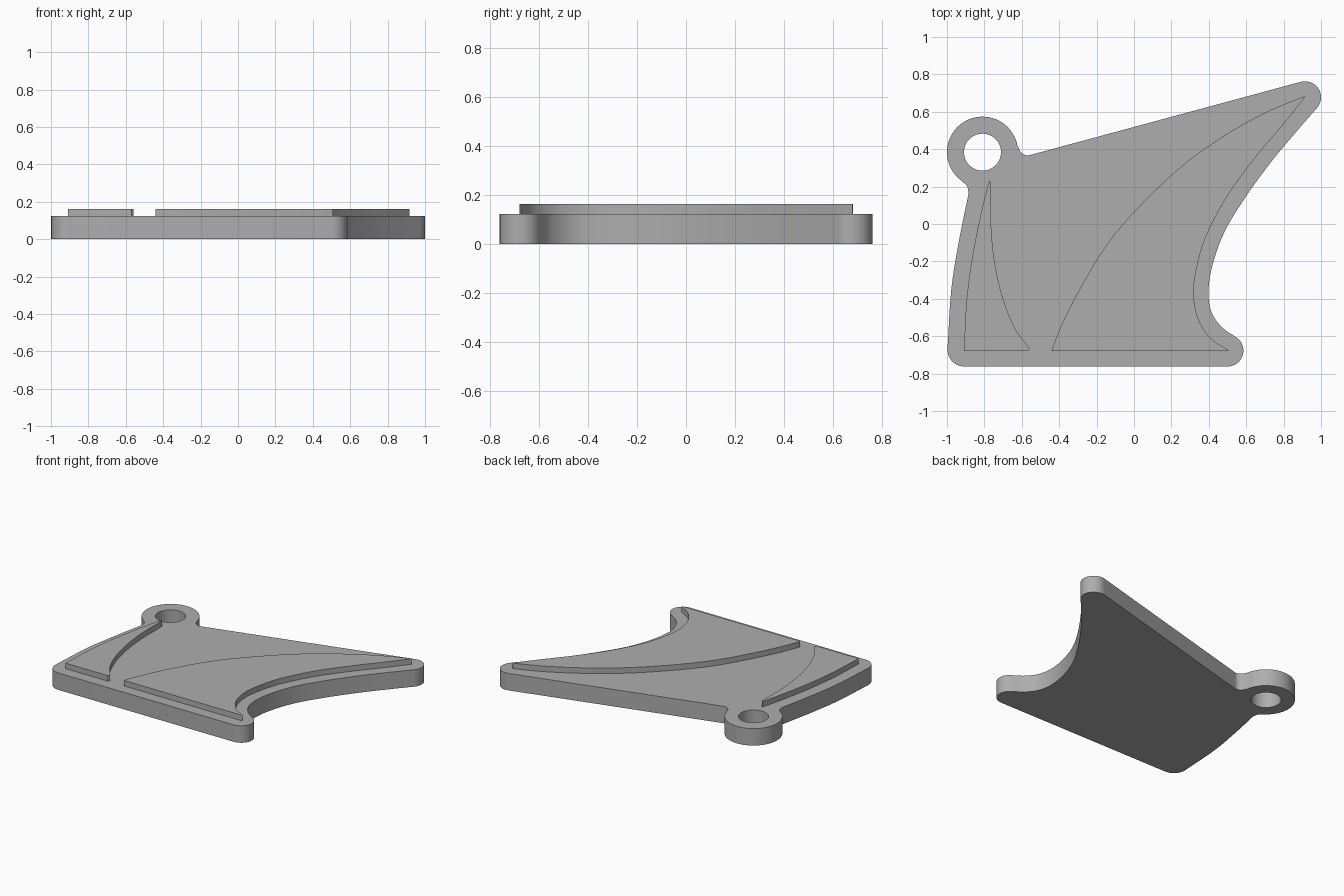
import bpy, bmesh, math
from mathutils import Vector

if "Cube" in bpy.data.objects:
    bpy.data.objects.remove(bpy.data.objects["Cube"])

grey = bpy.data.materials.new("plain grey")
grey.diffuse_color = (0.42, 0.42, 0.42, 1)
grey.use_nodes = True
grey.node_tree.nodes["Principled BSDF"].inputs["Base Color"].default_value = grey.diffuse_color


def arc(cx, cy, r, start, end, n):
    """Points on an arc, angles in degrees."""
    return [(cx + r * math.cos(math.radians(start + (end - start) * i / n)),
             cy + r * math.sin(math.radians(start + (end - start) * i / n)))
            for i in range(n + 1)]


def spline(points, n=6):
    """Smooth curve through the points."""
    p = [Vector(q) for q in points]
    p = [2 * p[0] - p[1]] + p + [2 * p[-1] - p[-2]]
    out = []
    for a, b, c, d in zip(p, p[1:], p[2:], p[3:]):
        for i in range(n):
            t = i / n
            q = (2 * b + (c - a) * t + (2 * a - 5 * b + 4 * c - d) * t ** 2
                 + (3 * b - a - 3 * c + d) * t ** 3) / 2
            out.append((q.x, q.y))
    return out + [tuple(points[-1])]


def slab(name, loops, z0, z1):
    """Filled outline (later loops are holes) extruded from z0 to z1."""
    curve = bpy.data.curves.new(name, 'CURVE')
    curve.dimensions = '2D'
    curve.fill_mode = 'BOTH'
    curve.extrude = (z1 - z0) / 2
    for loop in loops:
        pts = [p for i, p in enumerate(loop)
               if (Vector(p) - Vector(loop[i - 1])).length > 0.002]
        s = curve.splines.new('POLY')
        s.points.add(len(pts) - 1)
        for v, (x, y) in zip(s.points, pts):
            v.co = (x, y, 0, 1)
        s.use_cyclic_u = True
    ob = bpy.data.objects.new(name, curve)
    bpy.context.collection.objects.link(ob)
    bpy.ops.object.select_all(action='DESELECT')
    ob.select_set(True)
    bpy.context.view_layer.objects.active = ob
    bpy.ops.object.convert(target='MESH')
    ob = bpy.context.object
    # Weld caps to walls and seat the slab at its height
    bm = bmesh.new()
    bm.from_mesh(ob.data)
    bmesh.ops.remove_doubles(bm, verts=bm.verts, dist=0.0005)
    bmesh.ops.translate(bm, verts=bm.verts, vec=(0, 0, (z0 + z1) / 2))
    bmesh.ops.recalc_face_normals(bm, faces=bm.faces)
    bm.to_mesh(ob.data)
    bm.free()
    ob.data.materials.clear()
    ob.data.materials.append(grey)
    bpy.ops.object.shade_smooth_by_angle(angle=math.radians(30))


# Base plate with key-ring eyelet
outline = (
    arc(-0.907, -0.672, 0.09, 180, 270, 10)
    + arc(0.5, -0.677, 0.085, 270, 422, 16)
    + spline([(0.54, -0.602), (0.468, -0.55), (0.414, -0.47), (0.398, -0.363),
              (0.42, -0.219), (0.484, -0.042), (0.59, 0.134), (0.725, 0.321),
              (0.858, 0.482), (0.974, 0.615)])
    + arc(0.914, 0.677, 0.086, -40, 106, 16)
    + spline([(-0.543, 0.372), (-0.575, 0.367), (-0.605, 0.384), (-0.618, 0.41)], 4)
    + arc(-0.81, 0.384, 0.19, 10, 234, 40)
    + spline([(-0.92, 0.228), (-0.893, 0.203), (-0.884, 0.165)], 4)
    + spline([(-0.884, 0.165), (-0.933, -0.075), (-0.976, -0.342), (-0.997, -0.663)])
)
slab("base_plate", [outline, arc(-0.81, 0.384, 0.099, 0, 351, 39)], 0, 0.123)

# Large raised panel
large = (
    [(-0.44, -0.68), (0.495, -0.68)]
    + spline([(0.507, -0.675), (0.415, -0.615), (0.346, -0.513), (0.319, -0.38),
              (0.335, -0.235), (0.388, -0.059), (0.506, 0.16), (0.656, 0.364),
              (0.8, 0.535), (0.916, 0.68)])
    + spline([(0.911, 0.683), (0.698, 0.594), (0.463, 0.46), (0.244, 0.3),
              (0.03, 0.096), (-0.147, -0.112), (-0.29, -0.348), (-0.387, -0.54),
              (-0.439, -0.67)])
)
slab("large_raised_panel", [large], 0.11, 0.163)

# Small raised panel
small = (
    [(-0.908, -0.68), (-0.57, -0.68)]
    + spline([(-0.558, -0.668), (-0.64, -0.55), (-0.703, -0.39), (-0.745, -0.203),
              (-0.764, -0.005), (-0.764, 0.182)])
    + spline([(-0.767, 0.225), (-0.778, 0.219), (-0.82, 0.048), (-0.863, -0.166),
              (-0.895, -0.406), (-0.908, -0.647)])
)
slab("small_raised_panel", [small], 0.11, 0.163)
